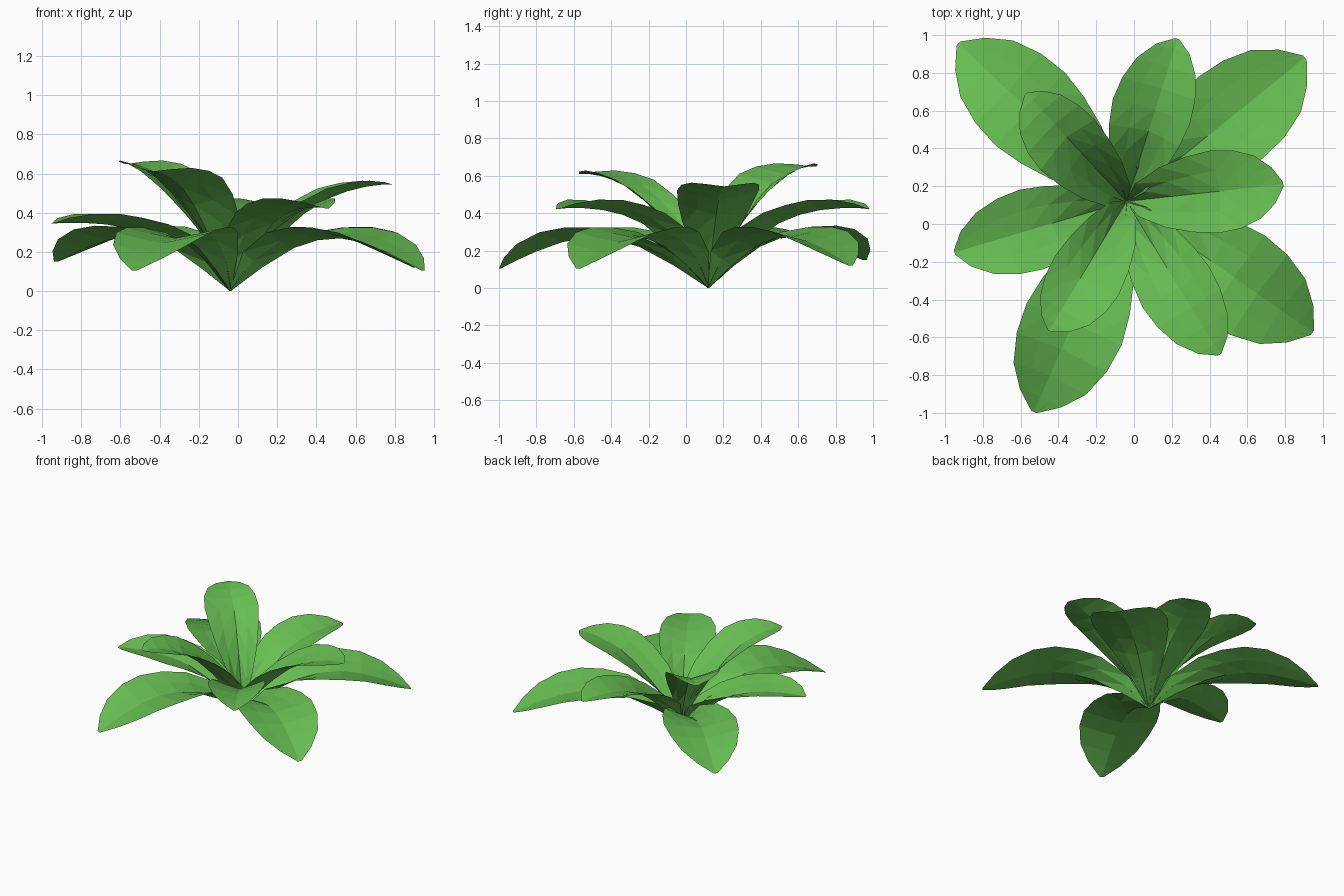
import bpy, bmesh, math

if "Cube" in bpy.data.objects:
    bpy.data.objects.remove(bpy.data.objects["Cube"])

# One flat leaf green
green = bpy.data.materials.new("leaf green")
green.diffuse_color = (0.135, 0.51, 0.085, 1)
green.use_nodes = True
green.node_tree.nodes["Principled BSDF"].inputs["Base Color"].default_value = green.diffuse_color

BASE = (-0.04, 0.12)  # where all leaves meet on the ground

# Leaf outline shared by all leaves: half width and raised edge along its length
HALF_WIDTH = [0.006, 0.11, 0.20, 0.25, 0.275, 0.26, 0.21, 0.12, 0.015]
EDGE_RISE = [0.0, 0.09, 0.085, 0.065, 0.055, 0.055, 0.045, 0.025, 0.0]
FLAT_RISE = [0.0, 0.09, 0.09, 0.075, 0.06, 0.045, 0.03, 0.012, 0.0]

# Midrib side profiles (distance out, height) for each tier
LOW = [(0, 0), (.20, .12), (.40, .22), (.55, .26), (.70, .27),
       (.85, .245), (1.0, .195), (1.12, .145), (1.21, .105)]
MID = [(0, 0), (.14, .13), (.28, .25), (.40, .335), (.52, .38),
       (.64, .405), (.76, .415), (.86, .415), (.92, .41)]
HIGH = [(0, 0), (.12, .15), (.25, .29), (.37, .40), (.49, .48),
        (.59, .52), (.69, .545), (.77, .555), (.82, .555)]


def leaf(name, tip, profile, rise, width, zscale, sides=(1, 1), lift_tip=0):
    """Channelled leaf whose midrib runs from BASE to the tip (x, y)."""
    dx, dy = tip[0] - BASE[0], tip[1] - BASE[1]
    length = math.hypot(dx, dy)
    dx, dy = dx / length, dy / length
    k = length / profile[-1][0]
    rib = [(u * k, z * zscale + lift_tip * (u / profile[-1][0]) ** 3)
           for u, z in profile]
    bm = bmesh.new()
    rows = []
    for i, (u, z) in enumerate(rib):
        a, b = rib[max(i - 1, 0)], rib[min(i + 1, len(rib) - 1)]
        tu, tz = b[0] - a[0], b[1] - a[1]
        n = math.hypot(tu, tz)
        row = []
        for side, lift in ((-1, 1), (-.5, .45), (0, 0), (.5, .45), (1, 1)):
            r = rise[i] * lift
            pu, pz = u - tz / n * r, z + tu / n * r
            v = side * HALF_WIDTH[i] * width * sides[side > 0]
            row.append(bm.verts.new((BASE[0] + dx * pu - dy * v,
                                     BASE[1] + dy * pu + dx * v, pz)))
        rows.append(row)
    for r0, r1 in zip(rows, rows[1:]):
        for j in range(4):
            bm.faces.new((r0[j], r1[j], r1[j + 1], r0[j + 1]))
    bmesh.ops.triangulate(bm, faces=bm.faces[:])
    mesh = bpy.data.meshes.new(name)
    bm.to_mesh(mesh)
    bm.free()
    mesh.materials.append(green)
    bpy.context.collection.objects.link(bpy.data.objects.new(name, mesh))


# Low outer leaves, drooping at the tip
for i, (tip, sides, lift) in enumerate([((-.93, .955), (1, .94), .045),
                                        ((.905, .88), (1, 1), .015),
                                        ((.945, -.575), (1, 1), 0),
                                        ((-.53, -.995), (.97, 1.03), 0)]):
    leaf(f"low_leaf_{i + 1}", tip, LOW, EDGE_RISE, 1.0, 1.0, sides, lift)

# Middle leaves
for i, (tip, zs, sides) in enumerate([((.23, .98), 1.03, (.9, 1.05)),
                                      ((.455, -.69), 1.03, (1, .88)),
                                      ((-.95, -.15), .84, (1, 1))]):
    leaf(f"middle_leaf_{i + 1}", tip, MID, EDGE_RISE, .8, zs, sides)

# Upper inner leaves
for i, (tip, zs, sides) in enumerate([((-.57, .69), 1.17, (.78, 1)),
                                      ((.79, .21), .98, (1, 1)),
                                      ((-.45, -.565), 1.1, (.8, 1))]):
    leaf(f"upper_leaf_{i + 1}", tip, HIGH, FLAT_RISE, .8, zs, sides)
